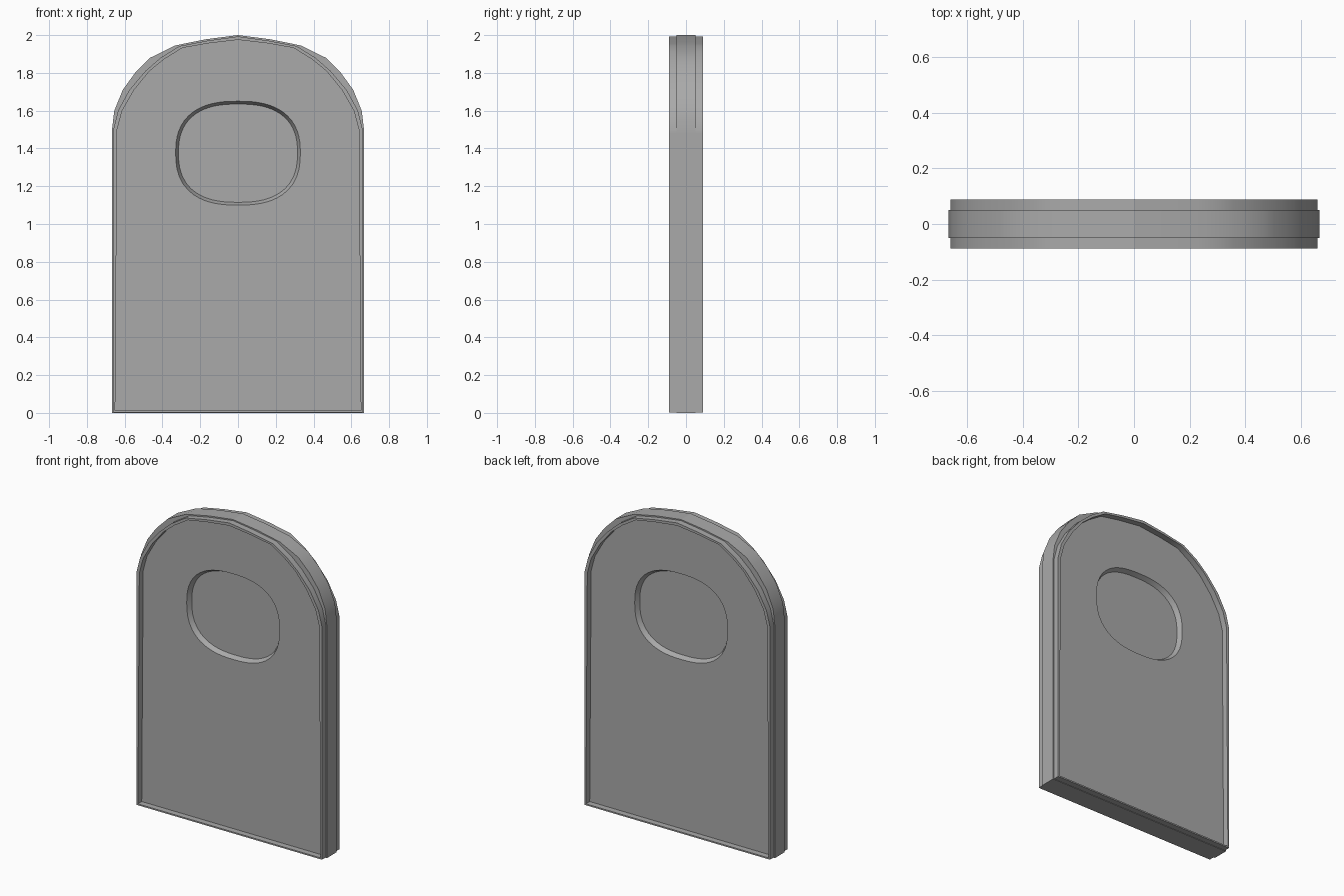
import bpy, bmesh, math

cube = bpy.data.objects.get("Cube")
if cube:
    bpy.data.objects.remove(cube)

grey = bpy.data.materials.new("plain grey")
grey.use_nodes = True
GREY = (0.4, 0.4, 0.4, 1)
grey.diffuse_color = GREY
grey.node_tree.nodes["Principled BSDF"].inputs["Base Color"].default_value = GREY

HATCH_Z = 1.375
BAND_Y, RIM_Y, HATCH_Y = 0.05, 0.089, 0.02


def half_outline(foot, arch):
    """Right half of the arched door, from bottom centre round to top centre."""
    side_x, side_z = arch[0]
    points = [(side_x * i / 5, foot) for i in range(5)]
    points += [(side_x, foot + (side_z - foot) * (1 - (1 - i / 14) ** 1.6)) for i in range(14)]
    for (x0, z0), (x1, z1) in zip(arch, arch[1:]):
        points += [(x0 + (x1 - x0) * t, z0 + (z1 - z0) * t) for t in (0, 0.5)]
    return points + [arch[-1]]


def hatch_outline(around, rx, rz, power=2.5):
    """Rounded oval sampled along the same rays as the given outline."""
    points = []
    for x, z in around:
        a = math.atan2(z - HATCH_Z, x)
        c, s = math.cos(a), math.sin(a)
        r = (abs(c / rx) ** power + abs(s / rz) ** power) ** (-1 / power)
        points.append((max(0, r * c), HATCH_Z + r * s))
    points[0], points[-1] = (0, HATCH_Z - rz), (0, HATCH_Z + rz)
    return points


def loft(name, rings, cap=False):
    """Join half outlines at given depths, then mirror left-right and front-back."""
    bm = bmesh.new()
    loops = [[bm.verts.new((x, y, z)) for x, z in ring] for ring, y in rings]
    for a, b in zip(loops, loops[1:]):
        for i in range(len(a) - 1):
            bm.faces.new((a[i], a[i + 1], b[i + 1], b[i]))
    if cap:
        bm.faces.new(loops[-1])
    mesh = bpy.data.meshes.new(name)
    bm.to_mesh(mesh)
    bm.free()
    mesh.materials.append(grey)
    obj = bpy.data.objects.new(name, mesh)
    bpy.context.collection.objects.link(obj)
    bpy.ops.object.select_all(action="DESELECT")
    obj.select_set(True)
    bpy.context.view_layer.objects.active = obj
    bpy.ops.object.shade_smooth_by_angle(angle=math.radians(30))
    # The two leaves stay unmerged, which leaves the centre seam
    for axis, label in ((1, "front to back"), (0, "left to right")):
        mod = obj.modifiers.new(label, "MIRROR")
        mod.use_axis = [k == axis for k in range(3)]
        mod.use_mirror_merge = axis == 1
    return obj


# Arched outlines: middle band, raised rim and recessed panel
band = half_outline(0, [(0.667, 1.5), (0.655, 1.6), (0.61, 1.71), (0.545, 1.8),
                        (0.465, 1.88), (0.333, 1.945), (0.17, 1.978), (0, 2)])
rim = half_outline(0.003, [(0.66, 1.5), (0.635, 1.6), (0.575, 1.71), (0.49, 1.81),
                           (0.41, 1.88), (0.31, 1.942), (0.16, 1.971), (0, 1.993)])
inner = half_outline(0.012, [(0.64, 1.5), (0.613, 1.6), (0.55, 1.71), (0.468, 1.81),
                             (0.39, 1.873), (0.295, 1.932), (0.16, 1.956), (0, 1.975)])
# Slight taper, wider toward the foot
inner = [(x * (1 + 0.016 * max(0, 1 - z / 1.5)), z) for x, z in inner]

loft("door_band", [(band, 0), (band, -BAND_Y), (rim, -BAND_Y)])
loft("door_rims", [(rim, -BAND_Y), (rim, -RIM_Y), (inner, -RIM_Y), (inner, -BAND_Y)])

# Panels with a sunken oval hatch
hatch_edge = hatch_outline(inner, 0.33, 0.275)
hatch_floor = hatch_outline(inner, 0.315, 0.26)
loft("door_panels", [(inner, -BAND_Y), (hatch_edge, -BAND_Y), (hatch_floor, -HATCH_Y)], cap=True)
